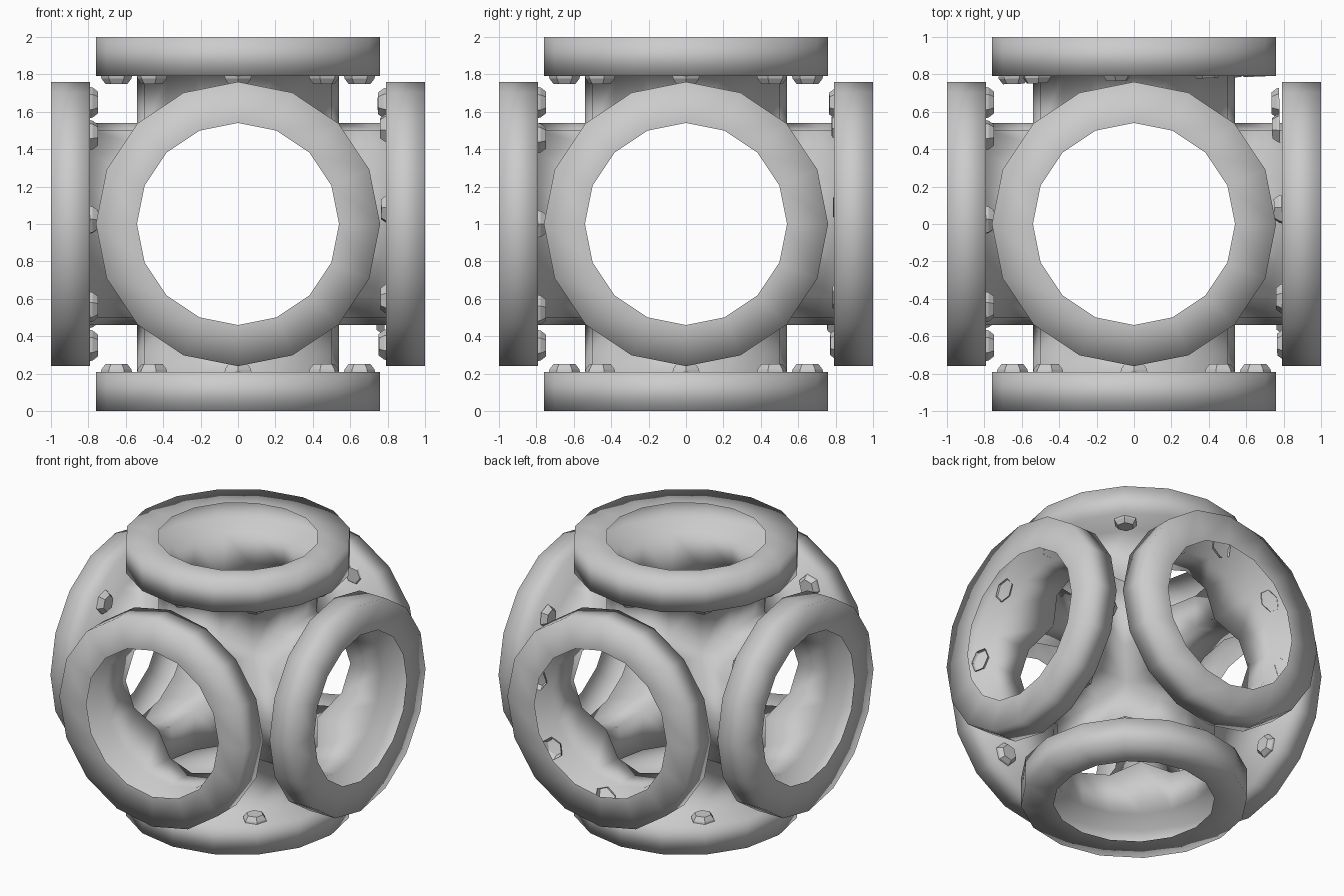
import bpy, bmesh
from math import sin, cos, pi, radians
from mathutils import Vector

if "Cube" in bpy.data.objects:
    bpy.data.objects.remove(bpy.data.objects["Cube"])

SIDES, BORE, RIM = 16, 0.54, 0.76
FLANGE_BACK, BOLT_R = 0.79, 0.65
CENTRE = Vector((0, 0, 1))
X, Y, Z = Vector((1, 0, 0)), Vector((0, 1, 0)), Vector((0, 0, 1))
ZERO = Vector((0, 0, 0))


def loft(bm, rings, cap=False):
    loops = [[bm.verts.new(p) for p in ring] for ring in rings]
    for a, b in zip(loops, loops[1:]):
        n = len(a)
        for i in range(n):
            j = (i + 1) % n
            bm.faces.new((a[i], a[j], b[j], b[i]))
    if cap:
        bm.faces.new(loops[-1])


def finish(bm, name, smooth):
    bmesh.ops.remove_doubles(bm, verts=bm.verts, dist=0.0005)
    for f in bm.faces:
        f.smooth = smooth
    me = bpy.data.meshes.new(name)
    bm.to_mesh(me)
    bm.free()
    ob = bpy.data.objects.new(name, me)
    bpy.context.collection.objects.link(ob)


# name, outward axis, u, v (u x v = axis), bolt twist, bolt plane tilt, bolt offset
arms = [
    ("right", X, Y, Z, -7, Vector((0, -0.023, 0)), 0.002),
    ("left", -X, Z, Y, 2, ZERO, 0),
    ("back", Y, Z, X, -8, Vector((0.03, 0, 0)), 0.02),
    ("front", -Y, X, Z, 0, ZERO, 0),
    ("top", Z, X, Y, 0, ZERO, 0),
    ("bottom", -Z, Y, X, 0, ZERO, 0),
]

# six thin-walled pipes mitred together, each ending in a hollow flange
body = bmesh.new()
for name, d, u, v, twist, tilt, off in arms:
    def ring(r, h=None):
        pts = []
        for i in range(SIDES):
            a = 2 * pi * i / SIDES
            x, y = r * cos(a), r * sin(a)
            ax = max(abs(x), abs(y)) if h is None else h
            pts.append(CENTRE + u * x + v * y + d * ax)
        return pts
    loft(body, [ring(BORE), ring(BORE, FLANGE_BACK), ring(RIM, FLANGE_BACK),
                ring(RIM, 1.0), ring(BORE, 1.0)])
finish(body, "six_way_pipe_body", True)

# eight tapered hex bolt heads behind each flange
for name, d, u, v, twist, tilt, off in arms:
    bm = bmesh.new()
    for k in range(8):
        a = radians(45 * k + twist)
        rad, tan = u * cos(a) + v * sin(a), v * cos(a) - u * sin(a)

        def hexagon(r, h):
            pts = []
            for i in range(6):
                t = -pi * i / 3
                p = rad * (BOLT_R + r * cos(t)) + tan * r * sin(t)
                pts.append(CENTRE + p + d * (h + off + tilt.dot(p)))
            return pts
        loft(bm, [hexagon(0.083, FLANGE_BACK), hexagon(0.080, 0.777),
                  hexagon(0.058, 0.748)], cap=True)
    finish(bm, name + "_flange_bolts", False)
